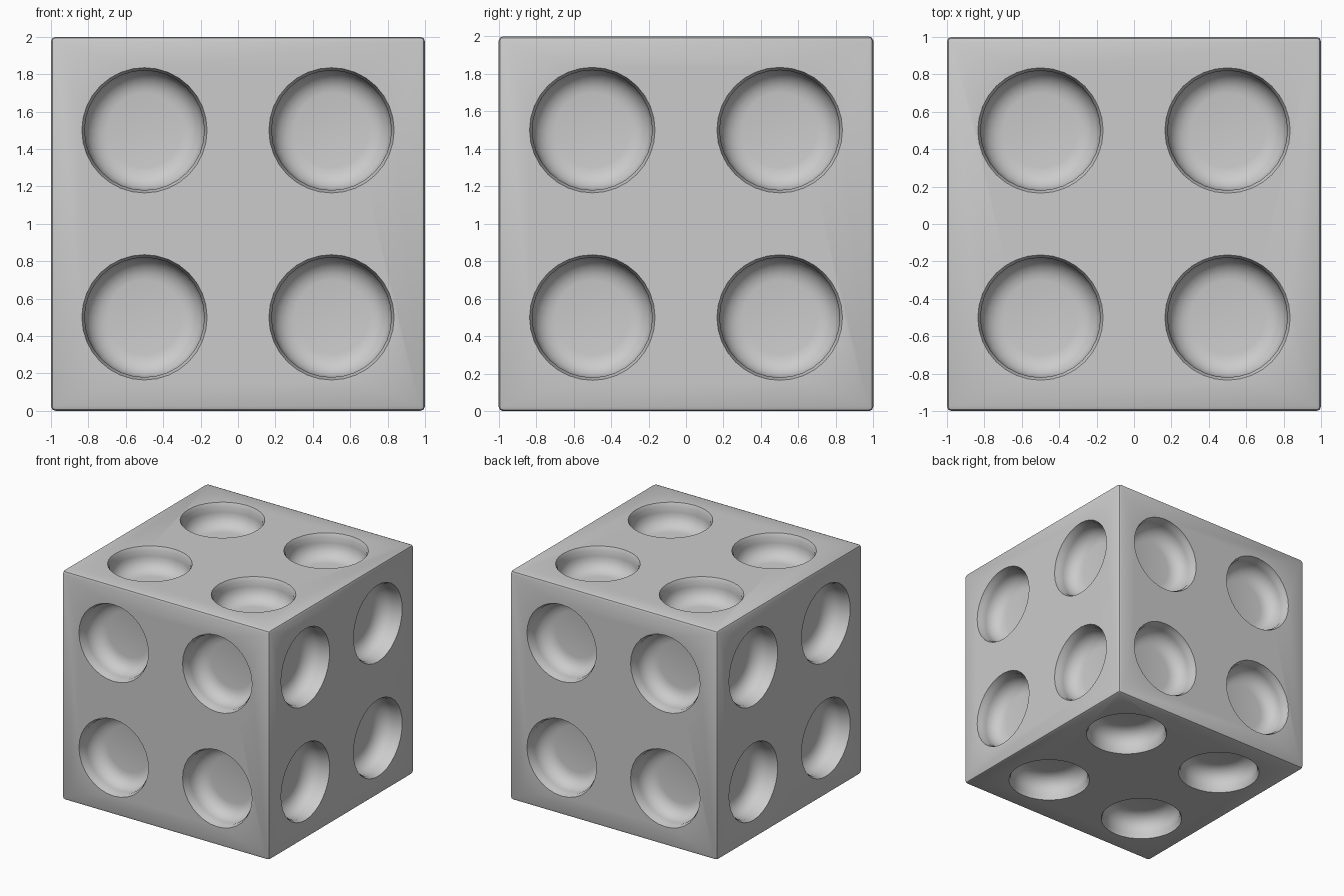
import bpy, bmesh, math
from mathutils import Matrix, Vector

if "Cube" in bpy.data.objects:
    bpy.data.objects.remove(bpy.data.objects["Cube"])

SEG = 32
RADIUS, DEPTH, FILLET = 0.32, 0.2, 0.12

# Block with softly rounded edges
bpy.ops.mesh.primitive_cube_add(size=2, location=(0, 0, 1))
block = bpy.context.object
block.name = "pitted_block"
bevel = block.modifiers.new("soft_edges", 'BEVEL')
bevel.width = 0.025
bevel.segments = 2
bpy.ops.object.modifier_apply(modifier=bevel.name)

# Pit profile (radius, height): straight wall, rounded into a flat floor
profile = [(RADIUS + 0.015, 0.1), (RADIUS + 0.015, 0.0), (RADIUS, -0.03)]
for i in range(6):
    a = math.radians(90 * i / 5)
    profile.append((RADIUS - FILLET + FILLET * math.cos(a),
                    -DEPTH + FILLET - FILLET * math.sin(a)))


def add_pit(bm, matrix):
    rings = [[bm.verts.new(matrix @ Vector((r * math.cos(2 * math.pi * k / SEG),
                                            r * math.sin(2 * math.pi * k / SEG), z)))
              for k in range(SEG)] for r, z in profile]
    for a, b in zip(rings, rings[1:]):
        for k in range(SEG):
            n = (k + 1) % SEG
            bm.faces.new((a[k], b[k], b[n], a[n]))
    bm.faces.new(rings[0])
    bm.faces.new(rings[-1][::-1])


# Four pits on each of the six sides
bm = bmesh.new()
for normal in [(1, 0, 0), (-1, 0, 0), (0, 1, 0), (0, -1, 0), (0, 0, 1), (0, 0, -1)]:
    turn = Vector(normal).to_track_quat('Z', 'Y').to_matrix().to_4x4()
    for u in (-0.5, 0.5):
        for v in (-0.5, 0.5):
            add_pit(bm, Matrix.Translation((0, 0, 1)) @ turn @ Matrix.Translation((u, v, 1)))
bmesh.ops.recalc_face_normals(bm, faces=bm.faces)
mesh = bpy.data.meshes.new("pit_cutter")
bm.to_mesh(mesh)
bm.free()
cutter = bpy.data.objects.new("pit_cutter", mesh)
cutter.hide_render = True
bpy.context.collection.objects.link(cutter)

# Cut the pits
cut = block.modifiers.new("pits", 'BOOLEAN')
cut.operation = 'DIFFERENCE'
cut.solver = 'EXACT'
cut.use_self = True
cut.object = cutter
bpy.context.view_layer.objects.active = block
bpy.ops.object.modifier_apply(modifier=cut.name)
bpy.data.objects.remove(cutter)

bpy.ops.object.shade_smooth_by_angle(angle=math.radians(35))
